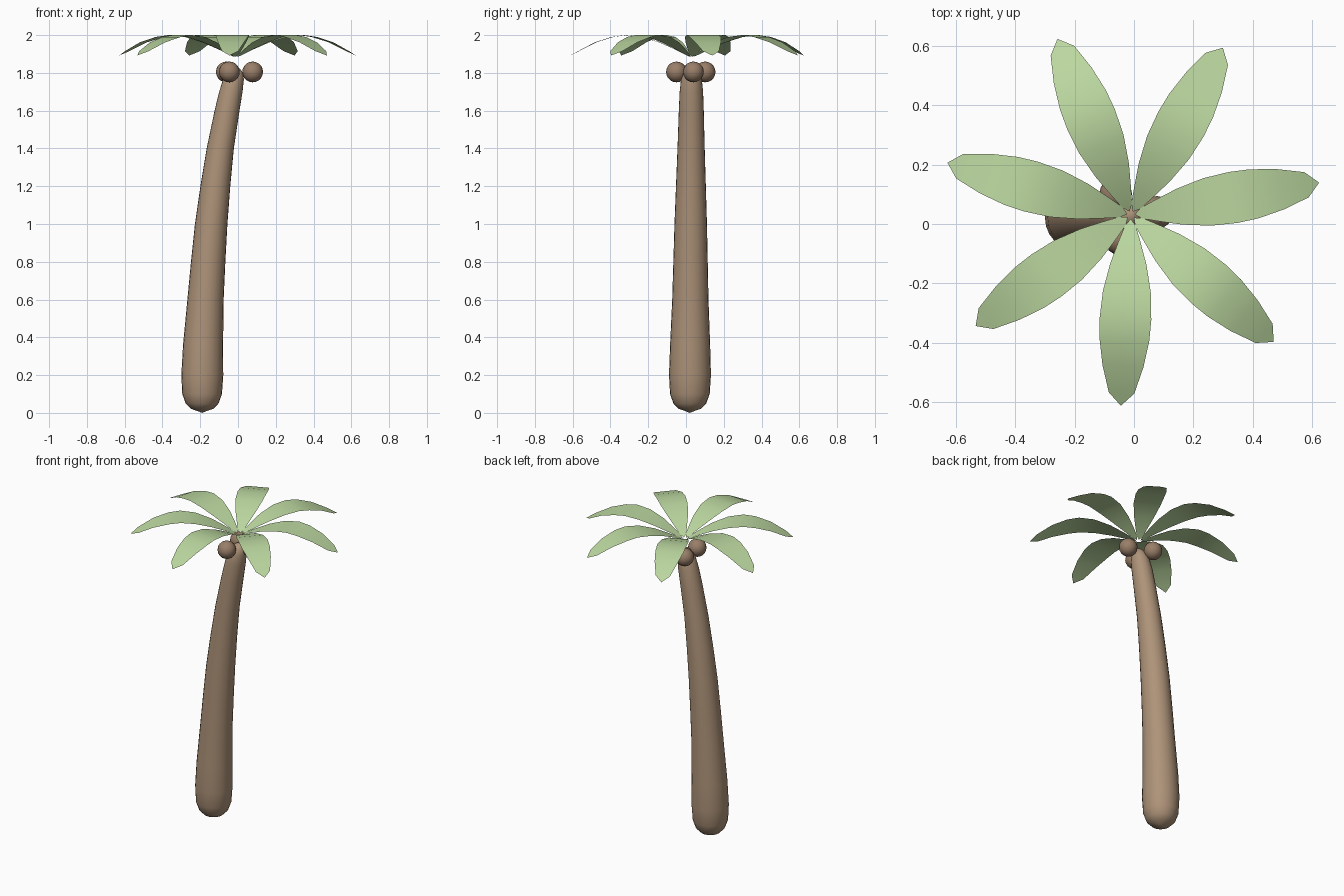
import bpy, bmesh, math
from mathutils import Vector, Matrix

if "Cube" in bpy.data.objects:
    bpy.data.objects.remove(bpy.data.objects["Cube"])


def material(name, rgb):
    m = bpy.data.materials.new(name)
    m.diffuse_color = (*rgb, 1)
    m.use_nodes = True
    m.node_tree.nodes["Principled BSDF"].inputs["Base Color"].default_value = m.diffuse_color
    return m


BARK = material("bark", (0.42, 0.29, 0.19))
SHELL = material("shell", (0.32, 0.21, 0.14))
LEAF = material("leaf", (0.50, 0.68, 0.35))
CROWN = Vector((-0.01, 0.03, 0))


def finish(name, bm, mat):
    bmesh.ops.recalc_face_normals(bm, faces=bm.faces)
    for f in bm.faces:
        f.smooth = True
    mesh = bpy.data.meshes.new(name)
    bm.to_mesh(mesh)
    bm.free()
    mesh.materials.append(mat)
    ob = bpy.data.objects.new(name, mesh)
    bpy.context.collection.objects.link(ob)
    return ob


# Trunk: leaning, tapered rings (centre x, z, radius) with rounded ends
RINGS = [(-0.19, 0.01, 0.025), (-0.19, 0.022, 0.06), (-0.19, 0.05, 0.087),
         (-0.19, 0.10, 0.105), (-0.189, 0.20, 0.111), (-0.185, 0.36, 0.106),
         (-0.172, 0.60, 0.096), (-0.158, 0.80, 0.091), (-0.142, 1.0, 0.086),
         (-0.12, 1.2, 0.079), (-0.094, 1.4, 0.072), (-0.058, 1.6, 0.066),
         (-0.038, 1.7, 0.062), (-0.024, 1.765, 0.055), (-0.016, 1.80, 0.043),
         (-0.012, 1.822, 0.022)]
SIDES = 24
bm = bmesh.new()
rings = []
for cx, z, r in RINGS:
    cy = 0.02 + 0.005 * z
    rings.append([bm.verts.new((cx + r * math.cos(a), cy + r * math.sin(a), z))
                  for a in (math.tau * i / SIDES for i in range(SIDES))])
for lo, hi in zip(rings, rings[1:]):
    for i in range(SIDES):
        j = (i + 1) % SIDES
        bm.faces.new((lo[i], lo[j], hi[j], hi[i]))
for ring, pole in ((rings[0], (-0.19, 0.02, 0.0)), (rings[-1], (-0.01, 0.03, 1.828))):
    p = bm.verts.new(pole)
    for i in range(SIDES):
        bm.faces.new((ring[i], ring[(i + 1) % SIDES], p))
finish("trunk", bm, BARK)

# Coconuts: three around the top of the trunk
for i in range(3):
    a = math.radians(6 + 120 * i)
    bm = bmesh.new()
    bmesh.ops.create_uvsphere(
        bm, u_segments=16, v_segments=10, radius=0.055,
        matrix=Matrix.Translation(CROWN + Vector((0.088 * math.cos(a), 0.088 * math.sin(a), 1.805))))
    finish(f"coconut_{i + 1}", bm, SHELL)

# Fronds: seven thin arched blades (distance out, height, half width)
ROWS = [(0.035, 1.898, 0.018), (0.09, 1.926, 0.037), (0.165, 1.96, 0.061),
        (0.26, 1.99, 0.081), (0.35, 2.0, 0.087), (0.42, 1.99, 0.084),
        (0.51, 1.962, 0.069), (0.60, 1.915, 0.043)]
for k in range(7):
    bm = bmesh.new()
    base = bm.verts.new((0.013, 0, 1.885))
    tip = bm.verts.new((0.643, 0, 1.892))
    rows = [[bm.verts.new((s, w * side, z)) for side in (-1, 0, 1)] for s, z, w in ROWS]
    for c in (0, 1):
        bm.faces.new((base, rows[0][c], rows[0][c + 1]))
        for p, q in zip(rows, rows[1:]):
            bm.faces.new((p[c], q[c], q[c + 1], p[c + 1]))
        bm.faces.new((rows[-1][c], tip, rows[-1][c + 1]))
    turn = Matrix.Rotation(math.radians(9.8) + math.tau * k / 7, 4, 'Z')
    bm.transform(Matrix.Translation(CROWN) @ turn)
    finish(f"frond_{k + 1}", bm, LEAF)
